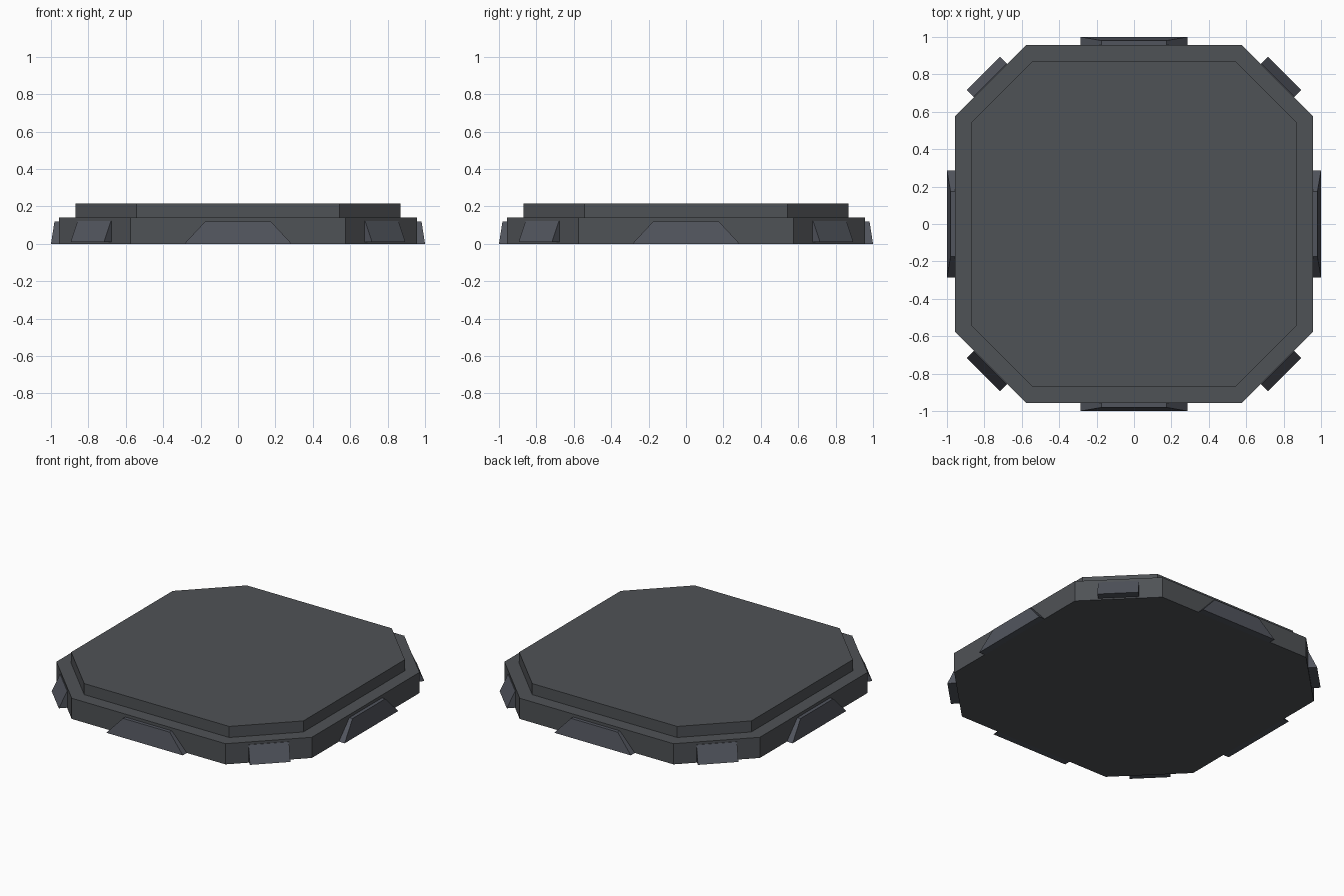
import bpy, bmesh
from math import radians
from mathutils import Matrix

if "Cube" in bpy.data.objects:
    bpy.data.objects.remove(bpy.data.objects["Cube"])


def material(name, rgb):
    mat = bpy.data.materials.new(name)
    mat.diffuse_color = (*rgb, 1)
    mat.use_nodes = True
    mat.node_tree.nodes["Principled BSDF"].inputs["Base Color"].default_value = mat.diffuse_color
    return mat


PLATE = material("dark_grey", (0.078, 0.084, 0.092))
PAD = material("blue_grey", (0.083, 0.09, 0.11))


def loft(name, bottom, top, z0, z1, mat, angle=0):
    """Solid between two matching outlines, turned about the z axis."""
    bm = bmesh.new()
    lo = [bm.verts.new((x, y, z0)) for x, y in bottom]
    hi = [bm.verts.new((x, y, z1)) for x, y in top]
    bm.faces.new(lo[::-1])
    bm.faces.new(hi)
    n = len(lo)
    for i in range(n):
        j = (i + 1) % n
        bm.faces.new((lo[i], lo[j], hi[j], hi[i]))
    bm.transform(Matrix.Rotation(radians(angle), 4, 'Z'))
    bmesh.ops.recalc_face_normals(bm, faces=bm.faces)
    mesh = bpy.data.meshes.new(name)
    bm.to_mesh(mesh)
    bm.free()
    mesh.materials.append(mat)
    obj = bpy.data.objects.new(name, mesh)
    bpy.context.collection.objects.link(obj)
    return obj


def octagon(r, c):
    """Square of half size r with cut corners starting at c."""
    return [(r, -c), (r, c), (c, r), (-c, r), (-r, c), (-r, -c), (-c, -r), (c, -r)]


def rect(half, back, front):
    """Outline facing -y."""
    return [(-half, -front), (half, -front), (half, -back), (-half, -back)]


# Stepped base
loft("lower_plate", octagon(0.957, 0.576), octagon(0.957, 0.576), 0, 0.14, PLATE)
loft("upper_plate", octagon(0.87, 0.543), octagon(0.87, 0.543), 0.14, 0.215, PLATE)

for i, side in enumerate(("front", "right", "back", "left")):
    # Tapered pad on each straight side
    loft(f"{side}_side_pad", rect(0.287, 0.95, 1.0), rect(0.175, 0.95, 0.981),
         0, 0.12, PAD, 90 * i)
    # Wedge on each cut corner
    loft(f"{side}_corner_wedge", rect(0.126, 1.078, 1.139), rect(0.126, 1.078, 1.087),
         0.01, 0.122, PAD, 90 * i + 45)
